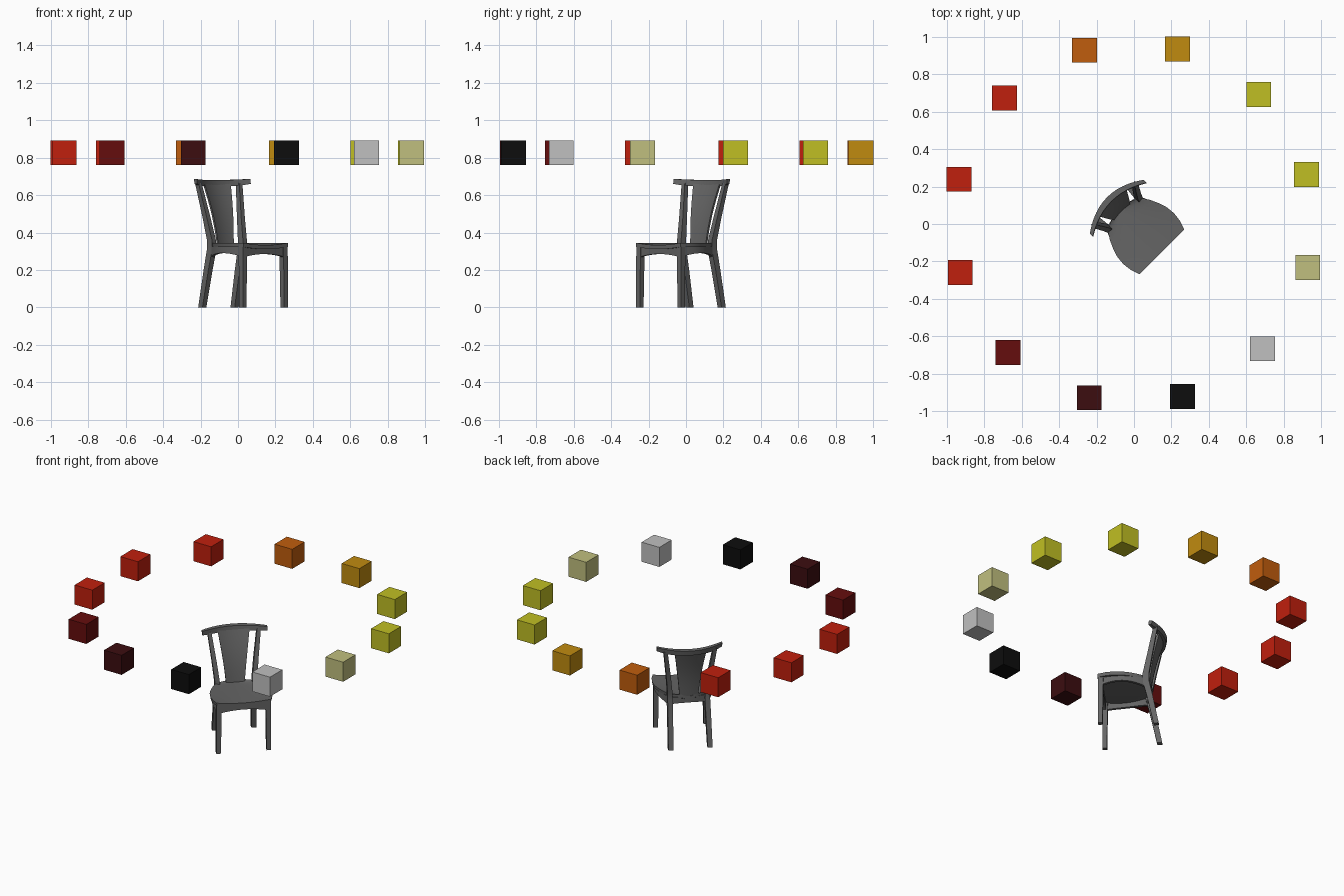
import bpy, bmesh, math
from mathutils import Vector

if "Cube" in bpy.data.objects:
    bpy.data.objects.remove(bpy.data.objects["Cube"])


def material(name, rgb):
    m = bpy.data.materials.new(name)
    m.use_nodes = True
    m.diffuse_color = (*rgb, 1)
    m.node_tree.nodes["Principled BSDF"].inputs["Base Color"].default_value = (*rgb, 1)
    return m


black = material("black", (.004, .004, .004))
dark_maroon = material("dark maroon", (.045, .004, .005))
maroon = material("maroon", (.13, .004, .004))
red = material("red", (.527, .014, .004))
orange = material("orange", (.527, .11, .004))
amber = material("amber", (.527, .26, .005))
yellow = material("yellow", (.527, .52, .017))
pale = material("pale yellow", (.527, .52, .21))
silver = material("silver", (.527, .527, .527))
grey = material("chair grey", (.13, .13, .13))


def finish(name, bm, mat):
    bmesh.ops.recalc_face_normals(bm, faces=bm.faces)
    me = bpy.data.meshes.new(name)
    bm.to_mesh(me)
    bm.free()
    me.materials.append(mat)
    ob = bpy.data.objects.new(name, me)
    bpy.context.collection.objects.link(ob)
    return ob


def loft(name, rings):
    """Skin closed rings of points into a capped solid of the chair."""
    bm = bmesh.new()
    rows = [[bm.verts.new(p) for p in ring] for ring in rings]
    n = len(rows[0])
    for a, b in zip(rows, rows[1:]):
        for i in range(n):
            j = (i + 1) % n
            bm.faces.new((a[i], a[j], b[j], b[i]))
    bm.faces.new(rows[0])
    bm.faces.new(rows[-1])
    ob = finish(name, bm, grey)
    ob.rotation_euler.z = math.radians(45)  # the chair stands diagonally
    bpy.ops.object.select_all(action="DESELECT")
    bpy.context.view_layer.objects.active = ob
    ob.select_set(True)
    bpy.ops.object.shade_smooth_by_angle(angle=math.radians(32))
    return ob


def square(x, y, z, hx, hy):
    return [(x - hx, y - hy, z), (x + hx, y - hy, z), (x + hx, y + hy, z), (x - hx, y + hy, z)]


def rail(name, path, half, top, end_z, mid_z):
    """Upright board along a plan path, with an arched lower edge."""
    pts = [Vector(p) for p in path]
    last = len(pts) - 1
    rings = []
    for i, p in enumerate(pts):
        d = (pts[min(i + 1, last)] - pts[max(i - 1, 0)]).normalized()
        a, b = p + half * Vector((-d.y, d.x)), p - half * Vector((-d.y, d.x))
        low = end_z + (mid_z - end_z) * math.sin(math.pi * i / last) ** .7
        rings.append([(a.x, a.y, low), (b.x, b.y, low), (b.x, b.y, top), (a.x, a.y, top)])
    loft(name, rings)


STEPS = [i / 12 for i in range(13)]

# Seat: rows of (depth, half width), dished on top
outline = [(-.21, .170), (-.16, .186), (-.11, .192), (-.06, .187), (-.018, .174),
           (.03, .152), (.07, .127), (.092, .09), (.11, .04)]
rings = []
for y, w in outline:
    top = [(w * (s * 2 - 1), y, .345 - .012 * (1 - (s * 2 - 1) ** 2)) for s in STEPS]
    under = [(x * .98, y, z - .022) for x, y, z in reversed(top)]
    rings.append(top + under)
loft("seat", rings)

# Legs and back posts
for side, s in (("right", -1), ("left", 1)):
    loft(side + "_front_leg", [square(s * .156, -.193, 0, .014, .014),
                               square(s * .154, -.190, .33, .016, .016)])
    loft(side + "_back_post", [square(s * .122, .148, 0, .015, .016),
                               square(s * .118, .108, .2, .016, .018),
                               square(s * .116, .083, .31, .016, .02),
                               square(s * .117, .084, .36, .015, .019),
                               square(s * .130, .108, .48, .014, .016),
                               square(s * .154, .146, .665, .012, .013)])
    # Side apron bows outward with the seat
    rail(side + "_apron",
         [(s * (.154 - .038 * t + .03 * math.sin(math.pi * t)), -.19 + .27 * t) for t in STEPS],
         .009, .326, .268, .29)

# Front and back aprons
rail("front_apron", [(-.154 + .308 * t, -.193) for t in STEPS], .009, .328, .266, .285)
rail("back_apron", [(-.116 + .232 * t, .08 + .02 * math.sin(math.pi * t)) for t in STEPS],
     .009, .326, .275, .29)

# Back splat: flares upward, leans back, curved in plan
rings = []
for t in STEPS:
    w = .058 + .042 * t ** 1.3
    y0 = .1 + .078 * t - .012 * math.sin(math.pi * t)
    z = .32 + .345 * t
    front = [(w * (s * 2 - 1), y0 - .006 - 1.7 * (w * (s * 2 - 1)) ** 2, z) for s in STEPS]
    rings.append(front + [(x, y + .012, z) for x, y, z in reversed(front)])
loft("back_splat", rings)

# Crest rail: bowed, thicker in the middle, ends swept up
rings = []
for t in STEPS:
    u = t * 2 - 1
    x, y = .203 * u, .187 - .067 * u * u
    h = .016 - .005 * u * u
    low, high = .648 + .012 * u ** 4, .680 + .006 * u * u
    rings.append([(x, y - h - .003, low), (x, y + h - .006, low),
                  (x, y + h, high), (x, y - h, high)])
loft("crest_rail", rings)

# Ring of floating colour blocks around the chair
blocks = [black, silver, pale, yellow, yellow, amber, orange, red, red, red, maroon, dark_maroon]
for i, mat in enumerate(blocks):
    a = math.radians(-74.2 + 30 * i)
    bm = bmesh.new()
    bmesh.ops.create_cube(bm, size=.132)
    ob = finish("block_%d" % (i + 1), bm, mat)
    ob.location = (.962 * math.cos(a) - .003, .962 * math.sin(a) + .003, .826)
